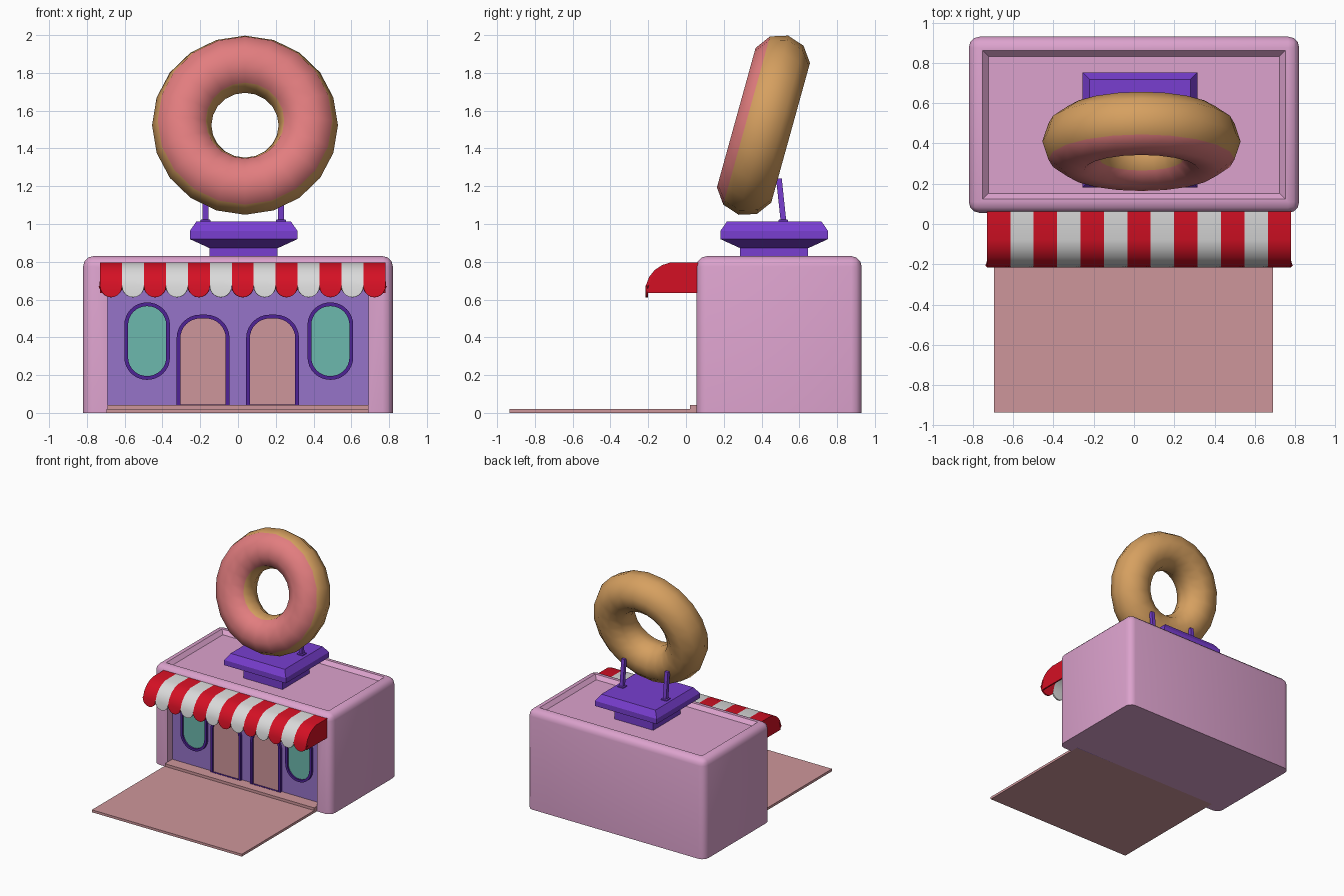
import bpy, bmesh, math
from mathutils import Vector

if "Cube" in bpy.data.objects:
    bpy.data.objects.remove(bpy.data.objects["Cube"])


def mat(name, rgb):
    lin = [(c / 255 / 12.92) if c < 10 else ((c / 255 + 0.055) / 1.055) ** 2.4 for c in rgb]
    m = bpy.data.materials.new(name)
    m.diffuse_color = (*lin, 1)
    m.use_nodes = True
    m.node_tree.nodes["Principled BSDF"].inputs["Base Color"].default_value = m.diffuse_color
    return m


PINK = mat("pink_wall", (220, 162, 205))
PAVE = mat("dusty_rose", (206, 150, 155))
LILAC = mat("lilac_front", (150, 115, 200))
PURPLE = mat("sign_purple", (120, 62, 208))
DARK = mat("dark_purple_trim", (78, 34, 150))
TEAL = mat("teal_glass", (108, 184, 173))
DOUGH = mat("dough_tan", (214, 160, 96))
ICING = mat("icing_pink", (226, 125, 127))
RED = mat("awning_red", (212, 16, 36))
WHITE = mat("awning_white", (218, 218, 218))


def finish(name, bm, *mats, smooth=None, recalc=True):
    if recalc:
        bmesh.ops.recalc_face_normals(bm, faces=bm.faces)
    me = bpy.data.meshes.new(name)
    bm.to_mesh(me)
    bm.free()
    ob = bpy.data.objects.new(name, me)
    bpy.context.collection.objects.link(ob)
    for m in mats:
        me.materials.append(m)
    if smooth:
        soften(ob, smooth)
    return ob


def activate(ob):
    bpy.ops.object.select_all(action='DESELECT')
    ob.select_set(True)
    bpy.context.view_layer.objects.active = ob


def soften(ob, deg):
    activate(ob)
    bpy.ops.object.shade_smooth_by_angle(angle=math.radians(deg))


def box_bm(x0, x1, y0, y1, z0, z1):
    bm = bmesh.new()
    bmesh.ops.create_cube(bm, size=1)
    for v in bm.verts:
        v.co = Vector((x1 if v.co.x > 0 else x0, y1 if v.co.y > 0 else y0, z1 if v.co.z > 0 else z0))
    return bm


def loft(name, loops, material, caps=True, closed=False, smooth=None):
    """Skin a list of equal-length vertex loops."""
    bm = bmesh.new()
    rows = [[bm.verts.new(p) for p in lp] for lp in loops]
    n = len(rows[0])
    pairs = list(zip(rows, rows[1:])) + ([(rows[-1], rows[0])] if closed else [])
    for a, b in pairs:
        for i in range(n):
            j = (i + 1) % n
            bm.faces.new((a[i], a[j], b[j], b[i]))
    if caps:
        bm.faces.new(rows[0])
        bm.faces.new(rows[-1])
    return finish(name, bm, material, smooth=smooth)


def outline(x0, x1, z0, z1, rt, rb):
    """Rounded rectangle in x,z with top and bottom corner radii."""
    pts = []
    for cx, cz, r, a0 in ((x1 - rt, z1 - rt, rt, 0), (x0 + rt, z1 - rt, rt, 90),
                          (x0 + rb, z0 + rb, rb, 180), (x1 - rb, z0 + rb, rb, 270)):
        for k in range(9 if r else 1):
            a = math.radians(a0 + k * 11.25 * 0.999)
            pts.append((cx + r * math.cos(a), cz + r * math.sin(a)))
    return pts


def at_y(pts, y):
    return [(x, y, z) for x, z in pts]


# Building shell: rounded box with a shallow sunken roof
bm = box_bm(-0.82, 0.82, 0.055, 0.93, 0, 0.83)
edges = [e for e in bm.edges if max(v.co.z for v in e.verts) > 0.5]
bmesh.ops.bevel(bm, geom=edges, offset=0.055, segments=3, profile=0.5, affect='EDGES')
bm.normal_update()
top = max((f for f in bm.faces if f.normal.z > 0.99), key=lambda f: f.calc_area())
bmesh.ops.inset_region(bm, faces=[top], thickness=0.02)
bmesh.ops.inset_region(bm, faces=[top], thickness=0.04, depth=-0.03)
shell = finish("building_shell", bm, PINK)

# Shopfront recess
cutter = finish("recess_cutter", box_bm(-0.69, 0.69, -0.2, 0.125, -0.1, 0.75), PINK)
cutter.hide_render = True
mod = shell.modifiers.new("recess", 'BOOLEAN')
mod.object, mod.operation, mod.solver = cutter, 'DIFFERENCE', 'EXACT'
activate(shell)
bpy.ops.object.modifier_apply(modifier=mod.name)
bpy.data.objects.remove(cutter)
soften(shell, 35)

finish("shopfront_wall", box_bm(-0.69, 0.69, 0.118, 0.127, 0, 0.75), LILAC)
finish("forecourt", box_bm(-0.695, 0.69, -0.935, 0.125, 0, 0.02), PAVE)
finish("doorstep", box_bm(-0.69, 0.69, 0.02, 0.12, 0.015, 0.042), PAVE)

# Doors and windows: raised frame around a thin panel
W = 0.02
for name, x0, x1, z0, z1, rt, rb, panel in (
        ("left_window", -0.602, -0.36, 0.175, 0.585, 0.12, 0.12, TEAL),
        ("right_window", 0.368, 0.61, 0.175, 0.585, 0.12, 0.12, TEAL),
        ("left_door", -0.325, -0.045, 0.04, 0.52, 0.125, 0, PAVE),
        ("right_door", 0.043, 0.323, 0.04, 0.52, 0.125, 0, PAVE)):
    sill = W if rb else 0.004
    outer = outline(x0, x1, z0, z1, rt, rb)
    inner = outline(x0 + W, x1 - W, z0 + sill, z1 - W, rt - W, max(rb - W, 0))
    loft(name + "_frame", [at_y(outer, 0.12), at_y(outer, 0.098), at_y(inner, 0.098), at_y(inner, 0.12)],
         DARK, caps=False, closed=True, smooth=35)
    loft(name + "_panel", [at_y(inner, 0.119), at_y(inner, 0.112)], panel)

# Striped awning with scalloped front edge
X0, X1, STRIPES, SEG = -0.73, 0.78, 13, 10
SW = (X1 - X0) / STRIPES
profile = [(0.07, 0.797), (-0.08, 0.797), (-0.125, 0.783), (-0.165, 0.757), (-0.195, 0.72), (-0.212, 0.675)]
bm = bmesh.new()
cols = []
for s in range(STRIPES):
    for k in range(SEG + (s == STRIPES - 1)):
        c = math.cos(math.pi * k / SEG)
        x = X0 + SW * (s + 0.5 - 0.5 * c)
        drop = 0.672 - 0.06 * math.sqrt(max(0, 1 - c * c))
        cols.append([bm.verts.new((x, y, z)) for y, z in profile + [(-0.215, drop)]])
for i, (a, b) in enumerate(zip(cols, cols[1:])):
    for j in range(len(a) - 1):
        f = bm.faces.new((a[j], a[j + 1], b[j + 1], b[j]))
        f.material_index = (i // SEG) % 2
awning = finish("awning", bm, RED, WHITE, recalc=False)
mod = awning.modifiers.new("thickness", 'SOLIDIFY')
mod.thickness, mod.offset = 0.014, -1
activate(awning)
bpy.ops.object.modifier_apply(modifier=mod.name)
soften(awning, 35)

# Awning end panels
side = [(y + 0.004, z - 0.004) for y, z in profile] + [(-0.205, 0.635), (0.07, 0.635)]
for name, x in (("awning_end_left", X0), ("awning_end_right", X1 - 0.012)):
    loft(name, [[(x + d, y, z) for y, z in side] for d in (0, 0.012)], RED)

# Sign pedestal: square lofted profile
PX, PY = 0.03, 0.467


def square(h, z, cx=PX, cy=PY):
    return [(cx + sx * h, cy + sy * h, z) for sx, sy in ((-1, -1), (1, -1), (1, 1), (-1, 1))]


loft("sign_pedestal", [square(h, z) for h, z in (
    (0.18, 0.78), (0.18, 0.872), (0.285, 0.92), (0.285, 0.963), (0.25, 1.014))], PURPLE)

# Two rods behind the ring
for name, x in (("rod_left", -0.172), ("rod_right", 0.228)):
    loft(name, [square(h, z, x, y) for h, z, y in (
        (0.026, 1.005, 0.515), (0.026, 1.022, 0.515), (0.015, 1.024, 0.515), (0.015, 1.24, 0.492))], PURPLE)

# Giant ring doughnut, tilted back, icing on the front faces
bpy.ops.mesh.primitive_torus_add(major_segments=20, minor_segments=10, major_radius=0.335,
                                 minor_radius=0.157, location=(0.037, 0.41, 1.523),
                                 rotation=(math.radians(74.5), 0, 0))
ring = bpy.context.object
ring.name = "doughnut"
ring.data.materials.append(DOUGH)
ring.data.materials.append(ICING)
for p in ring.data.polygons:
    p.material_index = 1 if p.center.z > 0.1 else 0
soften(ring, 60)
